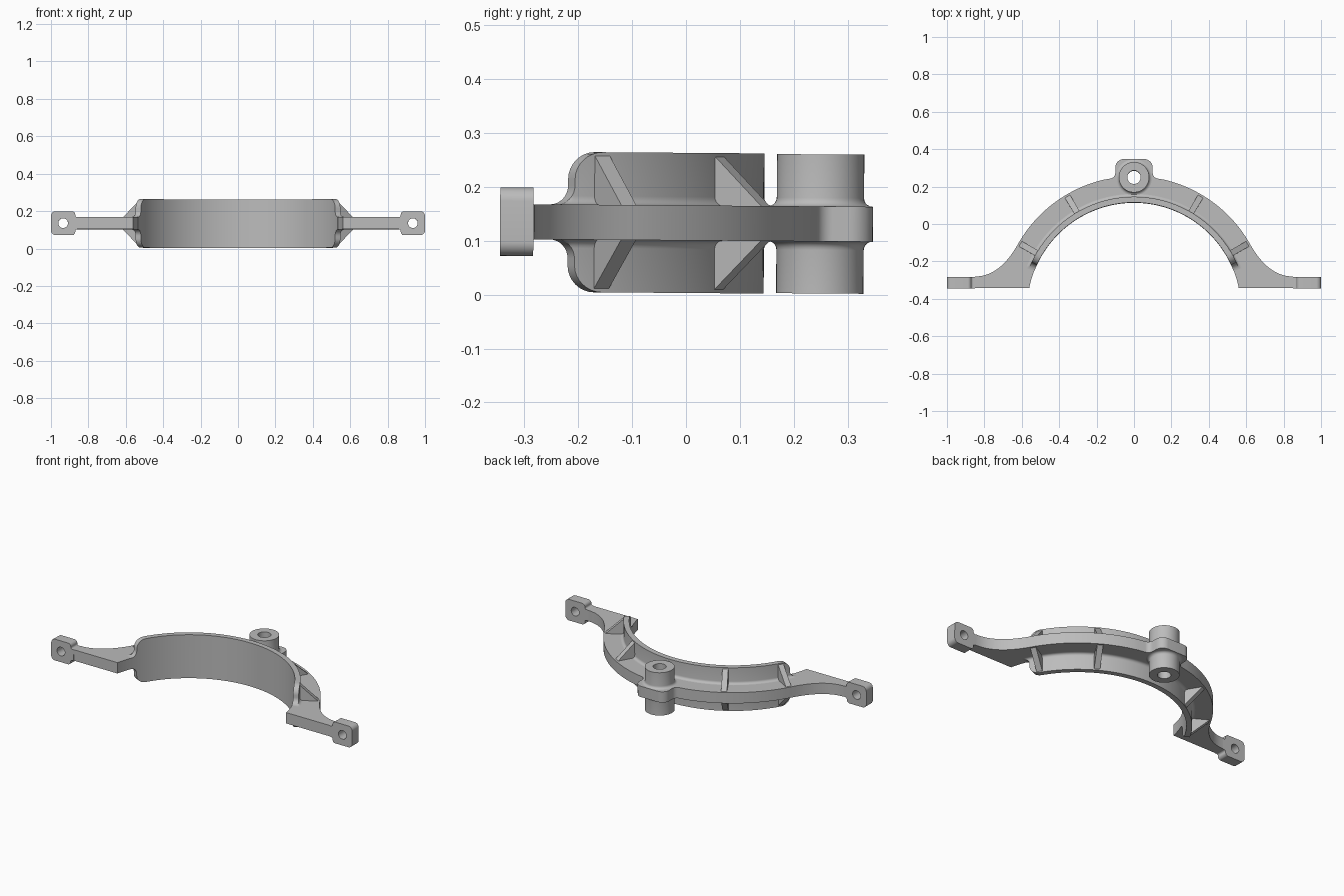
import bpy, bmesh, math
from mathutils import Matrix, Vector

cube = bpy.data.objects.get("Cube")
if cube:
    bpy.data.objects.remove(cube, do_unlink=True)

# One cast-metal grey
GREY = (0.5, 0.5, 0.5, 1)
metal = bpy.data.materials.new("cast_grey")
metal.use_nodes = True
metal.diffuse_color = GREY
metal.node_tree.nodes["Principled BSDF"].inputs["Base Color"].default_value = GREY

CY = -0.457             # centre of the arch
R_IN, R_WALL, R_OUT = 0.572, 0.602, 0.712
PLATE, WALL, BOSS = 0.0325, 0.13, 0.129   # half heights
FILLET = 0.016
BOSS_Y = 0.249
FRAME = Matrix.Translation((0, 0, 0.133)) @ Matrix.Rotation(-0.0075, 4, 'X')


def finish(name, bm, local=Matrix()):
    bmesh.ops.remove_doubles(bm, verts=bm.verts, dist=1e-5)
    bmesh.ops.recalc_face_normals(bm, faces=bm.faces)
    mesh = bpy.data.meshes.new(name)
    bm.to_mesh(mesh)
    bm.free()
    obj = bpy.data.objects.new(name, mesh)
    bpy.context.collection.objects.link(obj)
    mesh.materials.append(metal)
    obj.matrix_world = FRAME @ local
    bpy.ops.object.select_all(action='DESELECT')
    obj.select_set(True)
    bpy.context.view_layer.objects.active = obj
    bpy.ops.object.shade_smooth_by_angle(angle=math.radians(30))


def arc(r, start, end, n):
    """Points on the arch, angles in degrees from +y towards +x."""
    out = []
    for i in range(n + 1):
        p = math.radians(start + (end - start) * i / n)
        out.append((r * math.sin(p), CY + r * math.cos(p)))
    return out


def circle(x, y, r, n=32):
    return [(x + r * math.cos(math.tau * i / n), y + r * math.sin(math.tau * i / n)) for i in range(n)]


def round_corner(a, b, c, r, n=6):
    """Circular fillet of radius r at corner b."""
    a, b, c = Vector(a), Vector(b), Vector(c)
    u, v = (a - b).normalized(), (c - b).normalized()
    half = u.angle(v) / 2
    centre = b + (u + v).normalized() * (r / math.sin(half))
    p = b + u * (r / math.tan(half)) - centre
    q = b + v * (r / math.tan(half)) - centre
    return [tuple(centre + p.lerp(q, i / n).normalized() * r) for i in range(n + 1)]


def extruded(name, outlines, half, local=Matrix()):
    """Flat filled outline with holes, thickened both ways."""
    curve = bpy.data.curves.new(name, 'CURVE')
    curve.dimensions, curve.fill_mode, curve.extrude = '2D', 'BOTH', half
    for pts in outlines:
        spline = curve.splines.new('POLY')
        spline.points.add(len(pts) - 1)
        for sp, (x, y) in zip(spline.points, pts):
            sp.co = (x, y, 0, 1)
        spline.use_cyclic_u = True
    temp = bpy.data.objects.new(name + "_outline", curve)
    bpy.context.collection.objects.link(temp)
    mesh = bpy.data.meshes.new_from_object(temp.evaluated_get(bpy.context.evaluated_depsgraph_get()))
    bm = bmesh.new()
    bm.from_mesh(mesh)
    bpy.data.objects.remove(temp)
    bpy.data.curves.remove(curve)
    bpy.data.meshes.remove(mesh)
    finish(name, bm, local)


def loft(name, rings, closed):
    """Skin a row of equal closed sections."""
    bm = bmesh.new()
    vs = [[bm.verts.new(p) for p in ring] for ring in rings]
    n = len(vs[0])
    for i in range(len(vs) if closed else len(vs) - 1):
        a, b = vs[i], vs[(i + 1) % len(vs)]
        for j in range(n):
            k = (j + 1) % n
            bm.faces.new((a[j], a[k], b[k], b[j]))
    if not closed:
        bm.faces.new(vs[0])
        bm.faces.new(vs[-1])
    finish(name, bm)


# Arched flange with straps and a rounded pad for the boss
outer = arc(R_OUT, 60.5, 13, 24)
p0, p1, p2 = Vector((0.85, -0.281)), Vector((0.717, -0.281)), Vector(outer[0])
sweep = [tuple(p0 * (1 - t) ** 2 + p1 * 2 * t * (1 - t) + p2 * t * t)
         for t in (i / 14 for i in range(14))]
neck, corner = (0.1, 0.247), (0.1, 0.347)
half = arc(R_IN, 0, 78.5, 36) + [(0.85, -0.343)] + sweep + outer
half += round_corner(outer[-1], neck, corner, 0.03)
half += round_corner(neck, corner, (-0.1, 0.347), 0.045)
outline = half + [(-x, y) for x, y in reversed(half[1:])]
extruded("flange", [outline, circle(0, BOSS_Y, 0.055)], PLATE)

# Bolt lugs at the strap ends, outlined in x-z
upright = Matrix.Translation((0, -0.314, 0)) @ Matrix.Rotation(math.pi / 2, 4, 'X')
H = 0.0635
top = [(0.85, PLATE)]
top += round_corner((0.85, PLATE), (0.87, PLATE), (0.87, H), 0.01)
top += round_corner((0.87, PLATE), (0.87, H), (1, H), 0.018)
top += round_corner((0.87, H), (1, H), (1, 0), 0.025)
lug = top + [(x, -z) for x, z in reversed(top)]
hole = circle(0.935, 0, 0.026)
for side, s in (("left", 1), ("right", -1)):
    extruded(side + "_lug", [[(s * x, z) for x, z in ring] for ring in (lug, hole)], 0.031, upright)

# Curved wall: (angle, half height) along one end, mirrored to the other
N = 8
ends = []
for i in range(N + 1):          # concave foot
    t = math.sin(math.pi / 2 * i / N)
    ends.append((21 + 3.6 * t, PLATE + 0.035 * (1 - math.sqrt(max(0, 1 - t * t)))))
for i in range(N + 1):          # rounded shoulder
    t = math.pi / 2 * i / N
    ends.append((30.1 - 5.49 * math.cos(t), WALL - 0.05 * (1 - math.sin(t))))
ends += [(30.1 + 59.9 * i / 26, WALL) for i in range(1, 27)]
columns = ends + [(180 - a, h) for a, h in reversed(ends[:-1])]


def fillet(r):
    """Quarter-round from a vertical wall of radius r down to the flange."""
    steps = [math.pi / 2 * i / 5 for i in range(6)]
    return [(r + FILLET * (1 - math.cos(t)), PLATE + FILLET * (1 - math.sin(t))) for t in steps]


def wall_section(angle, h):
    a = math.radians(angle)
    up = [(R_IN - 0.001, h), (R_WALL, h)] + [(r, min(z, h)) for r, z in fillet(R_WALL)]
    section = up + [(r, -z) for r, z in reversed(up)]
    return [(r * math.cos(a), CY + r * math.sin(a), z) for r, z in section]


loft("arched_wall", [wall_section(a, h) for a, h in columns], False)

# Tubular boss through the pad
up = [(0.036, BOSS), (0.081, BOSS)] + fillet(0.081)
section = up + [(r, -z) for r, z in reversed(up)]
loft("boss", [[(r * math.cos(t), BOSS_Y + r * math.sin(t), z) for r, z in section]
              for t in (math.tau * i / 48 for i in range(48))], True)

# Triangular ribs above and below the flange
for label, angle in (("inner", 30.5), ("outer", 60)):
    for side, s in (("left", 1), ("right", -1)):
        for level, k in (("upper", 1), ("lower", -1)):
            p = math.radians(s * angle)
            radial = Vector((math.sin(p), math.cos(p), 0))
            across = Vector((math.cos(p), -math.sin(p), 0)) * 0.016
            tri = [(0.592, 0.025), (0.592, 0.123), (R_WALL, 0.123), (0.701, PLATE), (0.701, 0.025)]
            rings = [[Vector((0, CY, k * z)) + radial * r + across * e for r, z in tri] for e in (-1, 1)]
            loft(f"{label}_{side}_{level}_rib", rings, False)
